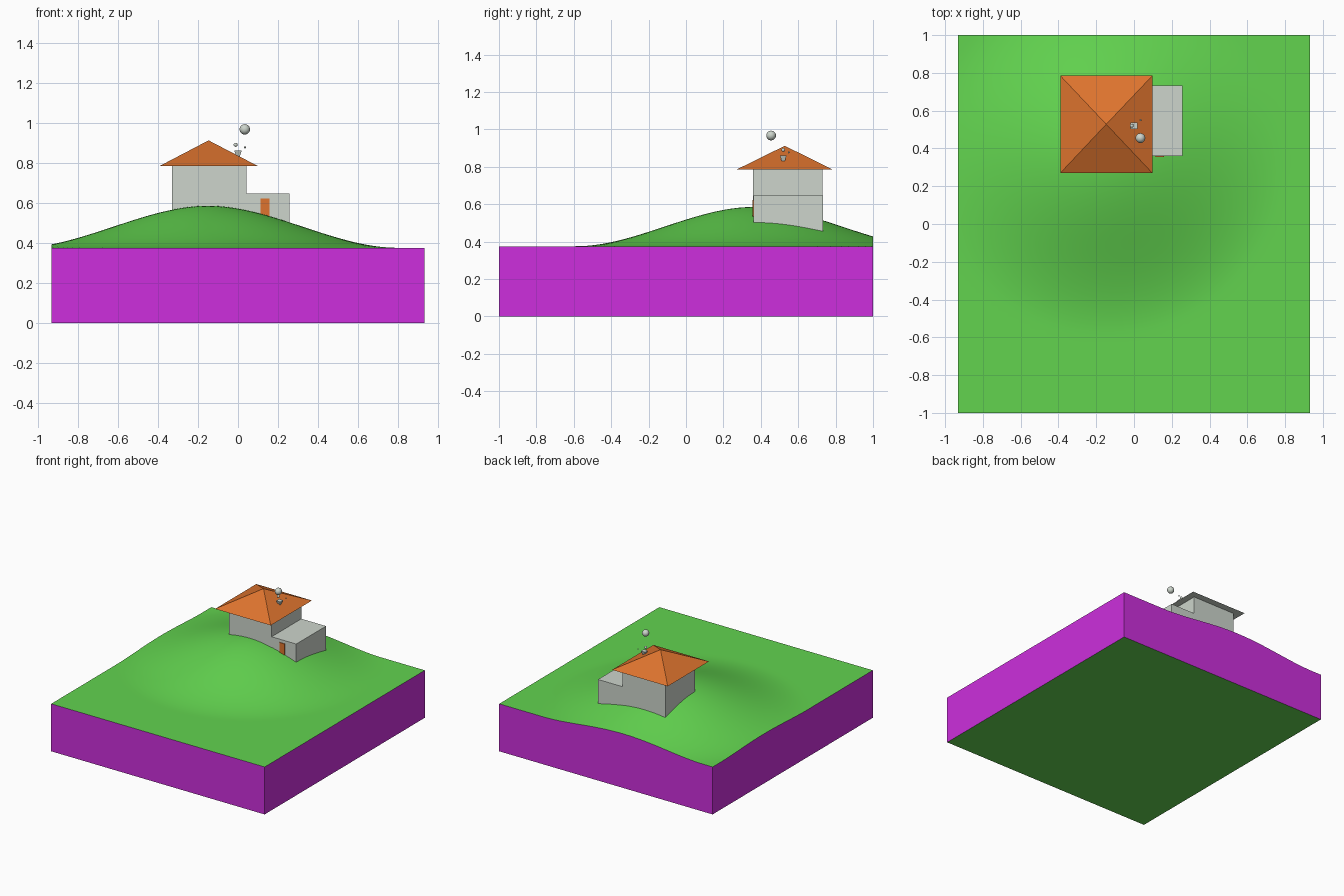
import bpy, bmesh, math
from mathutils import Vector

if "Cube" in bpy.data.objects:
    bpy.data.objects.remove(bpy.data.objects["Cube"])


def lin(c):
    c /= 255
    return c / 12.92 if c <= 0.04045 else ((c + 0.055) / 1.055) ** 2.4


def material(name, r, g, b):
    m = bpy.data.materials.new(name)
    m.diffuse_color = (lin(r), lin(g), lin(b), 1)
    m.use_nodes = True
    m.node_tree.nodes["Principled BSDF"].inputs["Base Color"].default_value = m.diffuse_color
    return m


GREEN = material("grass green", 98, 211, 79)
PURPLE = material("purple earth", 205, 47, 221)
GREY = material("pale grey", 205, 213, 204)
ORANGE = material("roof orange", 222, 116, 46)


def finish(name, bm, mats, smooth=False):
    bmesh.ops.recalc_face_normals(bm, faces=bm.faces)
    me = bpy.data.meshes.new(name)
    bm.to_mesh(me)
    bm.free()
    ob = bpy.data.objects.new(name, me)
    bpy.context.collection.objects.link(ob)
    for m in mats:
        me.materials.append(m)
    if smooth:
        bpy.ops.object.select_all(action='DESELECT')
        ob.select_set(True)
        bpy.context.view_layer.objects.active = ob
        bpy.ops.object.shade_smooth_by_angle(angle=math.radians(35))
    return ob


def box(name, lo, hi, mat):
    bm = bmesh.new()
    bmesh.ops.create_cube(bm, size=1)
    for v in bm.verts:
        v.co = Vector(lo[i] + (v.co[i] + 0.5) * (hi[i] - lo[i]) for i in range(3))
    return finish(name, bm, [mat])


def hill(x, y):
    t = max(0, 1 - math.hypot(x + 0.15, y - 0.36) / 0.95)
    return 0.375 + 0.21 * t * t * (3 - 2 * t)


# Ground block: grassy hill on top, purple earth sides, green underside
bm = bmesh.new()
bmesh.ops.create_grid(bm, x_segments=64, y_segments=64, size=1)
for v in bm.verts:
    v.co.x *= 0.933
    v.co.z = hill(v.co.x, v.co.y)
rim = [e for e in bm.edges if e.is_boundary]
ext = bmesh.ops.extrude_edge_only(bm, edges=rim)["geom"]
for g in ext:
    if isinstance(g, bmesh.types.BMVert):
        g.co.z = 0
bmesh.ops.holes_fill(bm, edges=[e for e in bm.edges if e.is_boundary], sides=0)
bm.normal_update()
for f in bm.faces:
    f.material_index = 1 if abs(f.normal.z) < 0.3 else 0
finish("ground", bm, [GREEN, PURPLE], smooth=True)

# House walls, side annex and door, sunk into the hill
box("house_walls", (-0.33, 0.358, 0.44), (0.042, 0.73, 0.785), GREY)
box("annex", (0.042, 0.36, 0.44), (0.257, 0.732, 0.646), GREY)
box("door", (0.113, 0.355, 0.52), (0.158, 0.362, 0.622), ORANGE)

# Pyramid roof with grey underside
bm = bmesh.new()
eave = [bm.verts.new(p + (0.785,)) for p in
        ((-0.39, 0.27), (0.097, 0.27), (0.097, 0.785), (-0.39, 0.785))]
tip = bm.verts.new((-0.147, 0.528, 0.912))
for i in range(4):
    bm.faces.new((eave[i], eave[(i + 1) % 4], tip))
bm.faces.new(eave[::-1]).material_index = 1
finish("roof", bm, [ORANGE, GREY])

# Chimney flaring upward
bm = bmesh.new()
bmesh.ops.create_cone(bm, cap_ends=True, segments=4, radius1=0.007 * 2 ** 0.5,
                      radius2=0.018 * 2 ** 0.5, depth=0.035)
for v in bm.verts:
    x, y = v.co.x, v.co.y
    v.co.x, v.co.y = (x - y) / 2 ** 0.5, (x + y) / 2 ** 0.5
bmesh.ops.translate(bm, verts=bm.verts, vec=(0.0, 0.52, 0.843))
finish("chimney", bm, [GREY])

# Smoke puffs
for i, (x, y, z, r) in enumerate(((0.034, 0.455, 0.967, 0.026),
                                  (-0.012, 0.52, 0.89, 0.01),
                                  (0.035, 0.55, 0.877, 0.005))):
    bm = bmesh.new()
    bmesh.ops.create_uvsphere(bm, u_segments=20, v_segments=12, radius=r)
    bmesh.ops.translate(bm, verts=bm.verts, vec=(x, y, z))
    finish(f"smoke_puff_{i + 1}", bm, [GREY], smooth=True)
